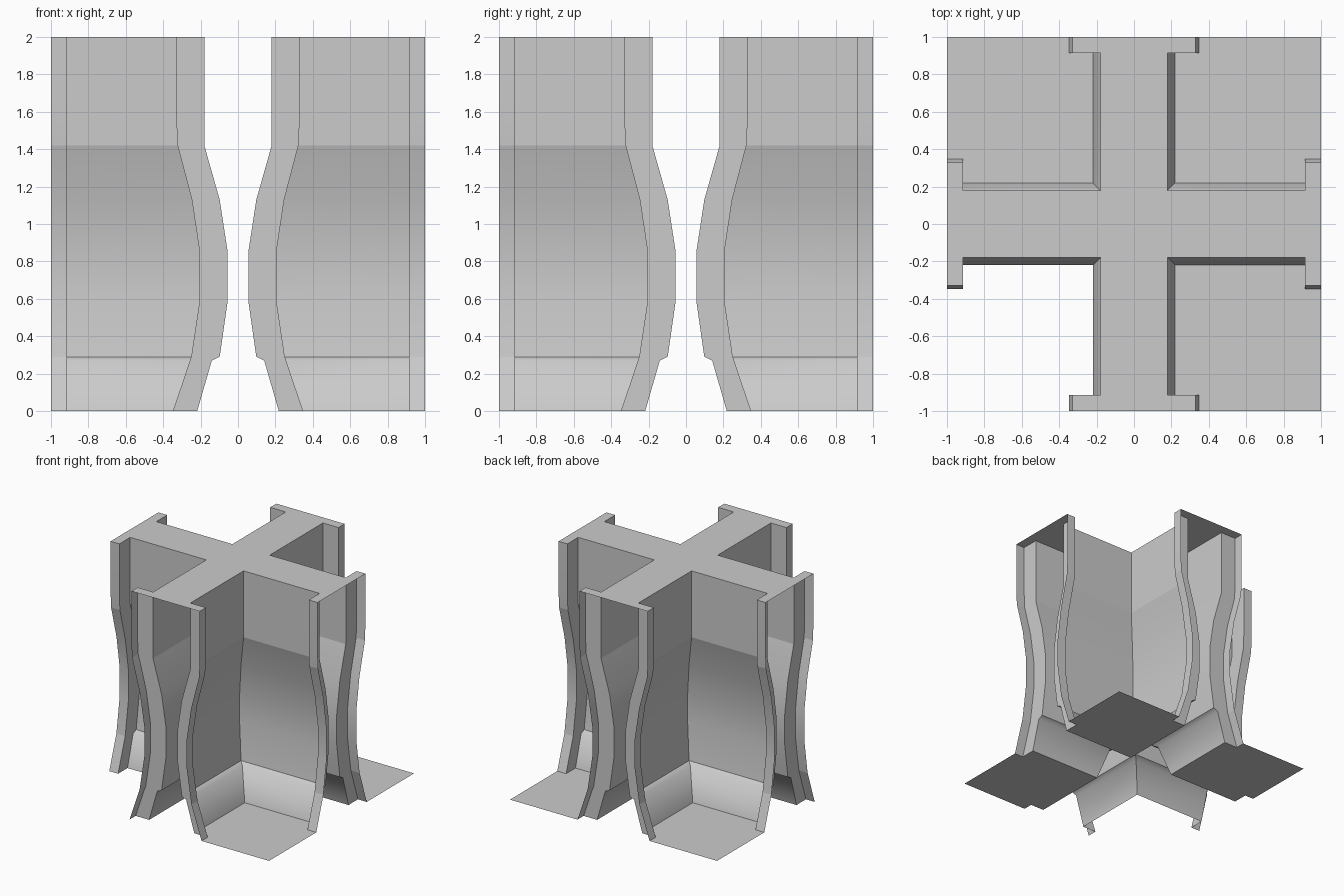
import bpy, bmesh

if "Cube" in bpy.data.objects:
    bpy.data.objects.remove(bpy.data.objects["Cube"])

END = 0.915   # where each wall stops and its lip begins
# rows of (height, wall offset, lip offset), top to bottom
PROFILE = [(2.0, .18, .33), (1.56, .18, .33), (1.42, .18, .323), (1.13, .098, .247),
           (.85, .055, .205), (.59, .055, .205), (.29, .098, .25), (.27, .14, .257),
           (0.0, .218, .348)]
CREASES = (1.42, .29)   # heights with a hard shading break


def plan(d, o):
    """Outline of one inner corner, from the +x lip round to the +y lip."""
    return [(1, o), (END, o), (END, d), (d, d), (d, END), (o, END), (o, 1)]


def turn(p, k):
    """Rotate a plan point by k quarter turns."""
    x, y = p
    for _ in range(k):
        x, y = -y, x
    return x, y


def finish(bm, name):
    mesh = bpy.data.meshes.new(name)
    bm.to_mesh(mesh)
    bm.free()
    obj = bpy.data.objects.new(name, mesh)
    bpy.context.collection.objects.link(obj)
    return obj


# Curved wall corners with open-ended lips, one per quadrant
for k, label in enumerate(("back_right", "back_left", "front_left", "front_right")):
    bm = bmesh.new()
    rows = [[bm.verts.new((*turn(p, k), z)) for p in plan(d, o)] for z, d, o in PROFILE]
    for top, low in zip(rows, rows[1:]):
        for i in range(len(top) - 1):
            f = bm.faces.new((top[i], low[i], low[i + 1], top[i + 1]))
            f.smooth = True
    for e in bm.edges:
        a, b = e.verts
        level = abs(a.co.z - b.co.z) < 1e-4
        e.smooth = level and not any(abs(a.co.z - c) < 1e-4 for c in CREASES)
    finish(bm, "wall_corner_" + label)

# Cross-shaped top cap
bm = bmesh.new()
z, d, o = PROFILE[0]
bm.faces.new([bm.verts.new((*turn(p, k), z)) for k in range(4) for p in plan(d, o)])
finish(bm, "top_cap")

# Floor panels in three quadrants; the front left one is open
z, d, o = PROFILE[-1]
for k, label in ((0, "back_right"), (1, "back_left"), (3, "front_right")):
    bm = bmesh.new()
    outline = [(1, 1)] + plan(d, o)[::-1]
    bm.faces.new([bm.verts.new((*turn(p, k), z)) for p in outline])
    finish(bm, "floor_" + label)
